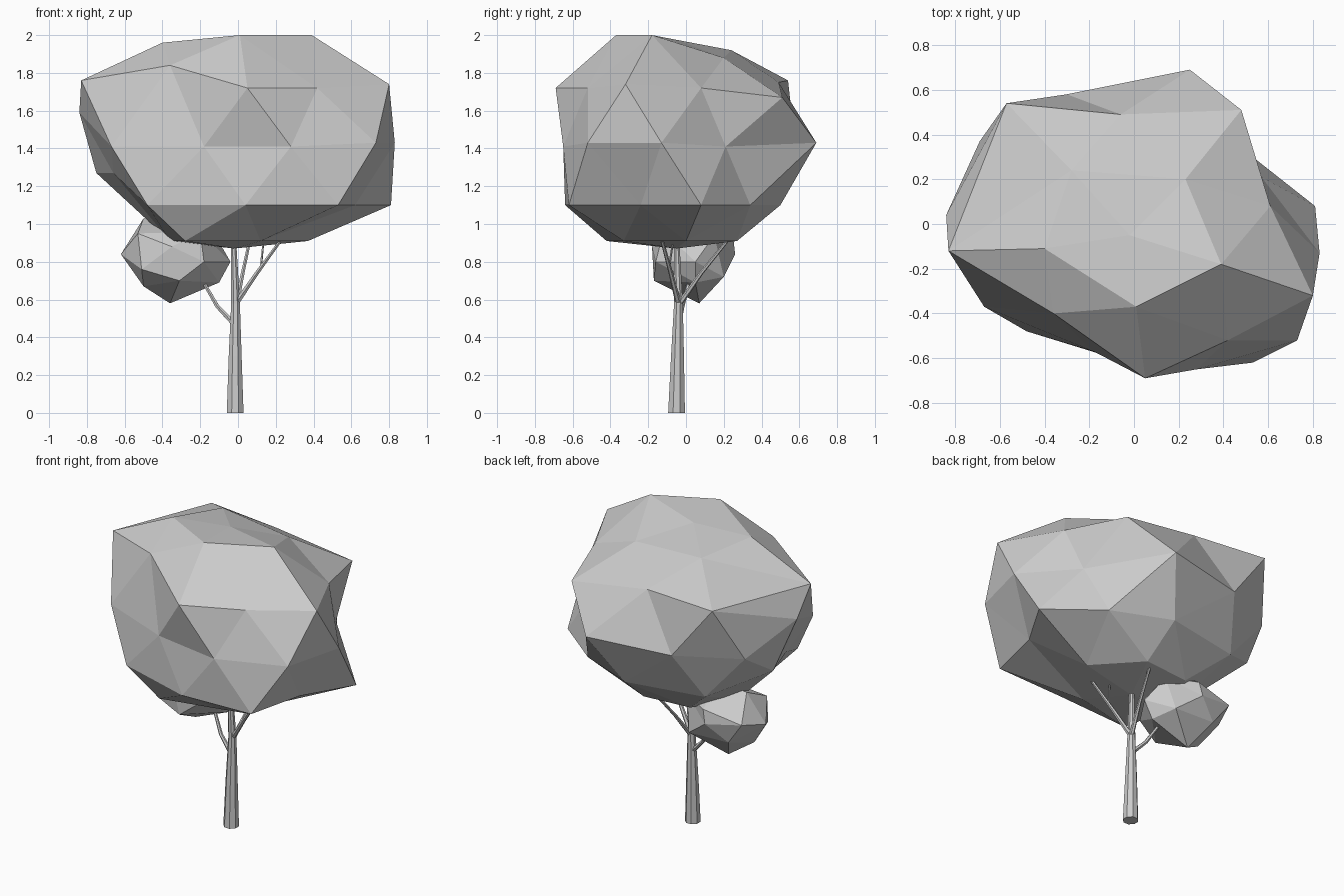
import bpy, bmesh, math
from mathutils import Vector


def foliage(name, centre, radii, points):
    """Faceted leaf mass: triangulate the points around a centre, keeping dents."""
    c = Vector(centre)
    bm = bmesh.new()
    home = {}
    for p in points:
        d = Vector(p) - c
        n = Vector([a / r for a, r in zip(d, radii)]).normalized()
        home[bm.verts.new(n)] = Vector(p)
    bmesh.ops.convex_hull(bm, input=list(bm.verts))
    for v in bm.verts:
        v.co = home[v]
    bmesh.ops.recalc_face_normals(bm, faces=list(bm.faces))
    finish(name, bm)


def limb(name, path, sides):
    """Tapered tube through (x, y, z, radius) stations."""
    bm = bmesh.new()
    pts = [Vector(p[:3]) for p in path]
    rings = []
    for i, p in enumerate(path):
        axis = (pts[min(i + 1, len(pts) - 1)] - pts[max(i - 1, 0)]).normalized()
        if i == 0 and p[2] == 0:
            axis = Vector((0, 0, 1))
        u = axis.cross(Vector((0, 1, 0))).normalized()
        w = axis.cross(u)
        ring = []
        for k in range(sides):
            a = 2 * math.pi * (k + 0.5) / sides
            ring.append(bm.verts.new(pts[i] + p[3] * (math.cos(a) * u + math.sin(a) * w)))
        rings.append(ring)
    for a, b in zip(rings, rings[1:]):
        for k in range(sides):
            j = (k + 1) % sides
            bm.faces.new((a[k], a[j], b[j], b[k]))
    bm.faces.new(rings[0])
    bm.faces.new(rings[-1])
    bmesh.ops.recalc_face_normals(bm, faces=list(bm.faces))
    finish(name, bm)


def finish(name, bm):
    mesh = bpy.data.meshes.new(name)
    bm.to_mesh(mesh)
    bm.free()
    bpy.context.collection.objects.link(bpy.data.objects.new(name, mesh))


# Main crown, ring by ring from the top down
foliage("main_crown", (0, 0, 1.42), (.8, .64, .56), [
    (.39, -.18, 2), (.01, -.37, 2), (-.4, -.11, 1.96), (-.02, -.05, 1.975),
    (-.28, .24, 1.92), (.23, .2, 1.88),
    (-.83, -.12, 1.76), (-.36, -.4, 1.84), (.05, -.69, 1.72), (.42, -.52, 1.72),
    (.8, -.32, 1.74), (.61, .08, 1.72), (.48, .51, 1.67), (-.06, .49, 1.75),
    (-.57, .54, 1.76), (-.84, .04, 1.59),
    (-.67, -.37, 1.41), (-.18, -.57, 1.41), (.28, -.65, 1.41), (.73, -.52, 1.43),
    (.83, -.13, 1.43), (.57, .21, 1.41), (.25, .69, 1.43), (-.3, .58, 1.41),
    (-.69, .37, 1.41), (-.75, .16, 1.27), (-.66, -.1, 1.27),
    (-.48, -.48, 1.1), (.04, -.64, 1.1), (.53, -.62, 1.1), (.62, -.24, 1.1),
    (.81, .08, 1.1), (.48, .34, 1.1), (.1, .5, 1.1), (-.42, .4, 1.1),
    (.37, 0, .91), (.12, -.33, .91), (-.28, -.42, .91), (-.36, -.05, .91),
    (-.2, .24, .91), (.12, .27, .91), (-.02, -.05, .87)])

# Small low crown on the left
foliage("small_crown", (-.33, .04, .81), (.29, .22, .22), [
    (-.62, .05, .84), (-.5, .08, 1.03), (-.53, -.09, .95), (-.36, .07, .58),
    (-.1, .05, .69), (-.04, .05, .8), (-.5, 0, .67), (-.31, -.17, .7),
    (-.18, -.16, .8), (-.51, -.13, .76), (-.35, -.18, .88), (-.2, -.12, .96),
    (-.16, .2, .72), (-.32, .26, .84), (-.3, .25, .93), (-.56, .22, .88),
    (-.45, .2, .73), (-.3, .08, 1.05), (-.12, .15, .94)])

# Trunk and branches
limb("trunk", [(-.015, -.05, 0, .048), (-.015, -.045, .3, .037),
               (-.013, -.04, .58, .025), (-.025, -.05, .95, .014)], 8)
limb("right_branch", [(-.01, -.04, .58, .016), (.1, -.08, .74, .012),
                      (.26, -.14, .96, .008)], 6)
limb("right_twig", [(.12, -.09, .77, .007), (.14, -.06, .96, .004)], 5)
limb("back_branch", [(-.01, -.04, .57, .015), (.025, .08, .74, .011),
                     (.07, .25, .95, .008)], 6)
limb("left_branch", [(-.02, -.04, .47, .015), (-.11, -.02, .565, .012),
                     (-.17, .01, .67, .01), (-.25, .04, .8, .007)], 6)
